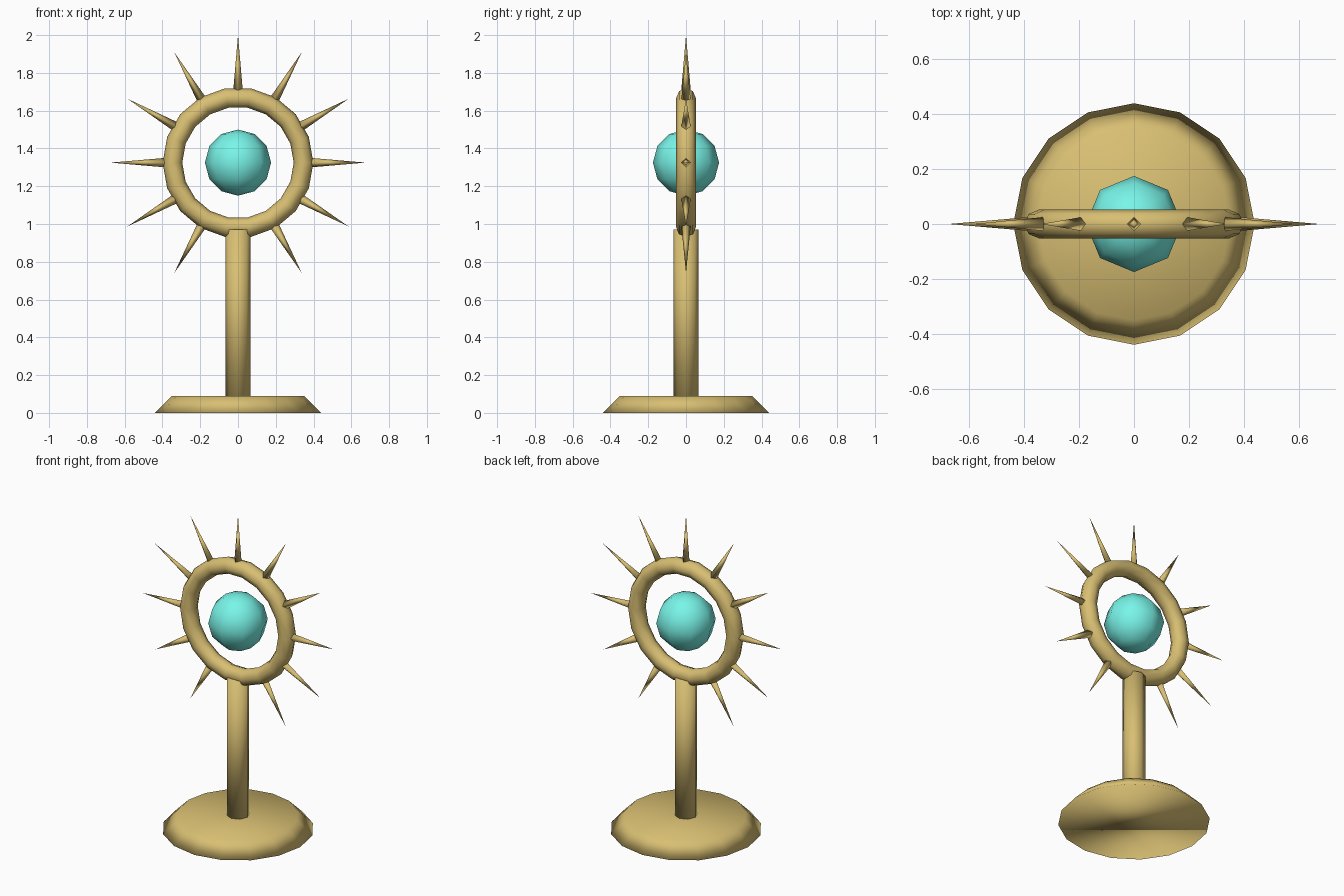
import bpy
from math import radians, sin, cos
from mathutils import Matrix

if "Cube" in bpy.data.objects:
    bpy.data.objects.remove(bpy.data.objects["Cube"])

CZ = 1.325  # height of the ring centre


def material(name, rgb):
    m = bpy.data.materials.new(name)
    m.diffuse_color = (*rgb, 1)
    m.use_nodes = True
    m.node_tree.nodes["Principled BSDF"].inputs["Base Color"].default_value = m.diffuse_color
    return m


gold = material("gold", (0.69, 0.52, 0.17))
teal = material("teal", (0.19, 0.91, 0.81))


def finish(name, mat, smooth=True):
    ob = bpy.context.object
    ob.name = name
    ob.data.materials.append(mat)
    if smooth:
        bpy.ops.object.shade_smooth()
    return ob


def cone(name, sides, r1, r2, z1, z2):
    bpy.ops.mesh.primitive_cone_add(vertices=sides, radius1=r1, radius2=r2,
                                    depth=z2 - z1, location=(0, 0, (z1 + z2) / 2))
    return finish(name, gold)


# Tapered foot and upright post
cone("base", 16, 0.44, 0.35, 0, 0.09)
cone("post", 8, 0.066, 0.066, 0.08, 0.97)

# Upright ring facing the front
bpy.ops.mesh.primitive_torus_add(major_segments=18, minor_segments=8,
                                 major_radius=0.347, minor_radius=0.052,
                                 location=(0, 0, CZ), rotation=(radians(90), 0, 0))
finish("ring", gold)

# Floating orb
bpy.ops.mesh.primitive_uv_sphere_add(segments=8, ring_count=6, radius=0.175,
                                     location=(0, 0, CZ))
finish("orb", teal)

# Four-sided rays every 30 degrees, leaving out the one over the post
for i in range(12):
    if i == 6:
        continue
    a = radians(30 * i)
    mid = (0.385 + 0.675) / 2
    bpy.ops.mesh.primitive_cone_add(vertices=4, radius1=0.025, radius2=0, depth=0.29,
                                    location=(mid * sin(a), 0, CZ + mid * cos(a)),
                                    rotation=(0, a, 0))
    finish(f"ray_{i}", gold)
